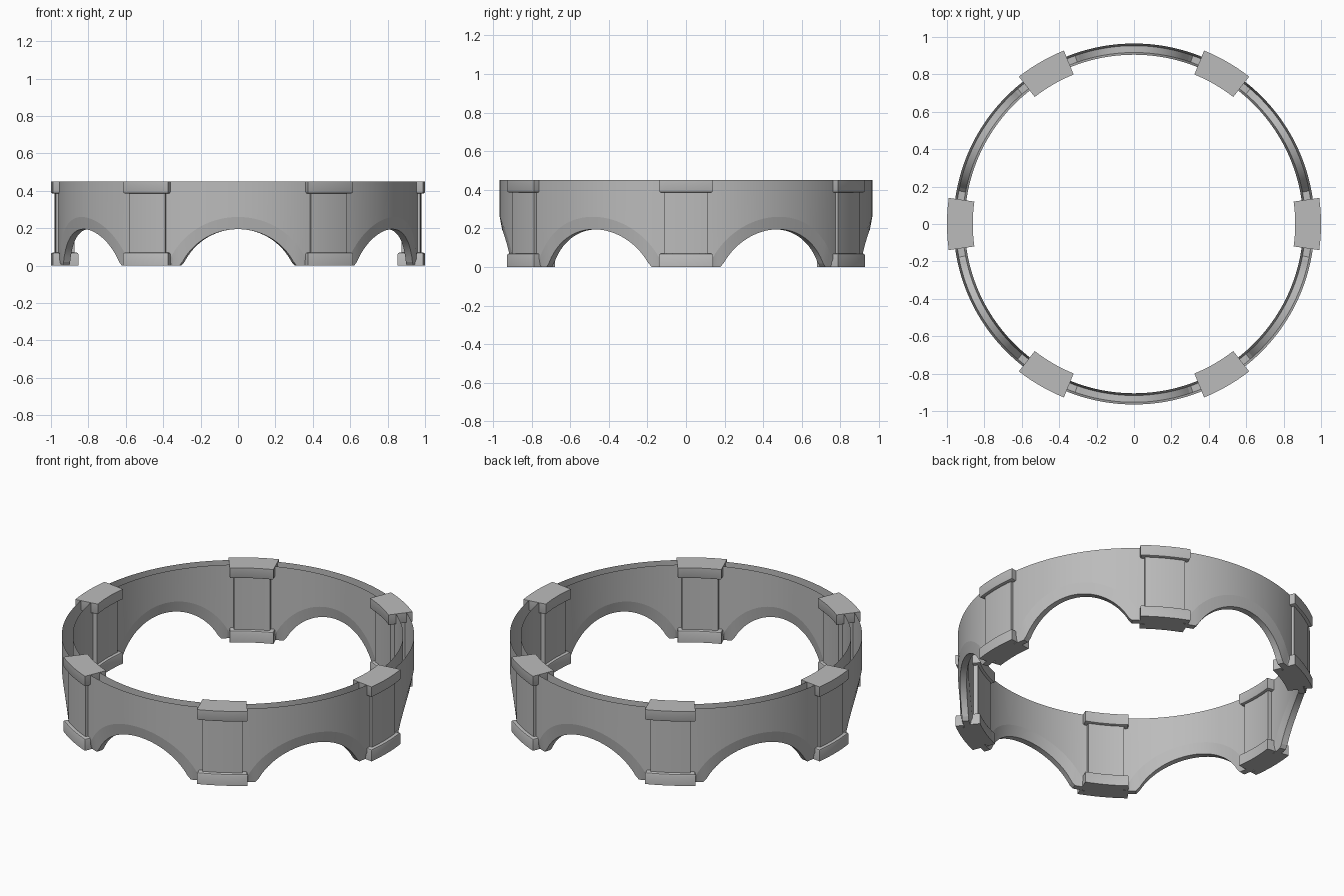
import bpy, bmesh, math
from math import radians, sin, cos, sqrt

cube = bpy.data.objects.get("Cube")
if cube:
    bpy.data.objects.remove(cube, do_unlink=True)

# One plain grey finish
grey = bpy.data.materials.new("stone_grey")
grey.use_nodes = True
colour = (0.5, 0.5, 0.5, 1)
grey.diffuse_color = colour
grey.node_tree.nodes["Principled BSDF"].inputs["Base Color"].default_value = colour

HEIGHT = 0.45
SIDES = 6
MID_R = 0.935


def polar(r, a, z):
    return (r * cos(a), r * sin(a), z)


def finish(name, bm, smooth_angle=30):
    mesh = bpy.data.meshes.new(name)
    bm.to_mesh(mesh)
    bm.free()
    mesh.materials.append(grey)
    obj = bpy.data.objects.new(name, mesh)
    bpy.context.collection.objects.link(obj)
    bpy.ops.object.select_all(action='DESELECT')
    obj.select_set(True)
    bpy.context.view_layer.objects.active = obj
    bpy.ops.object.shade_smooth_by_angle(angle=radians(smooth_angle))
    return obj


def arch_height(u, radius, centre=-0.152):
    """Height of a round arch at arc length u from its middle."""
    return max(0.0, centre + sqrt(max(0.0, radius * radius - u * u)))


# Arched ring wall: open channel at the top, chamfered arch rims below
def build_wall():
    bm = bmesh.new()
    steps = 56
    rings = []
    for i in range(SIDES * steps):
        off = radians(-30 + 60 * (i % steps) / steps)
        a = radians(30 + 60 * (i // steps)) + off
        u = off * 0.95
        rim, soffit = arch_height(u, 0.412), arch_height(u, 0.347)
        section = [(0.965, HEIGHT), (0.965, rim), (0.953, soffit),
                   (0.917, soffit), (0.905, rim), (0.905, HEIGHT)]
        rings.append([bm.verts.new(polar(r, a, z)) for r, z in section])
    for i, ring in enumerate(rings):
        after = rings[(i + 1) % len(rings)]
        for k in range(len(ring) - 1):
            bm.faces.new((ring[k], ring[k + 1], after[k + 1], after[k]))
    # The section runs down the outside, so turn the faces outward
    bm.normal_update()
    side = next(f for f in bm.faces if f.calc_center_median().z > 0.3
                and f.calc_center_median().xy.length > MID_R)
    if side.normal.xy.dot(side.calc_center_median().xy) < 0:
        bmesh.ops.reverse_faces(bm, faces=bm.faces[:])
    return finish("arched_wall", bm, 8)


# Curved block that follows the ring
def curved_block(name, angle, half, r0, r1, z0, z1, bevel=0.0, bevel_z=None):
    bm = bmesh.new()
    steps = 8
    rows = []
    for i in range(steps + 1):
        a = angle + radians(half) * (2 * i / steps - 1)
        rows.append([bm.verts.new(polar(r, a, z))
                     for r, z in ((r0, z0), (r1, z0), (r1, z1), (r0, z1))])
    for p, q in zip(rows, rows[1:]):
        for k in range(4):
            n = (k + 1) % 4
            bm.faces.new((p[k], p[n], q[n], q[k]))
    bm.faces.new(rows[0])
    bm.faces.new(rows[-1][::-1])
    bmesh.ops.recalc_face_normals(bm, faces=bm.faces[:])
    if bevel:
        edges = [e for e in bm.edges if e.calc_face_angle(0) > 1
                 and all(abs(v.co.z - bevel_z) < 0.001 for v in e.verts)]
        bmesh.ops.bevel(bm, geom=edges, offset=bevel, segments=2,
                        profile=0.5, affect='EDGES')
    return finish(name, bm)


build_wall()

# Six pillars, each a shaft between a cap and a base
for n in range(SIDES):
    a = radians(60 * n)
    curved_block(f"pillar_shaft_{n + 1}", a, 6.5, 0.88, 0.98, 0.03, 0.42)
    curved_block(f"pillar_cap_{n + 1}", a, 8, 0.862, 1.0, 0.385, HEIGHT, 0.01, 0.385)
    curved_block(f"pillar_base_{n + 1}", a, 8, 0.862, 1.0, 0, 0.07, 0.01, 0.07)
